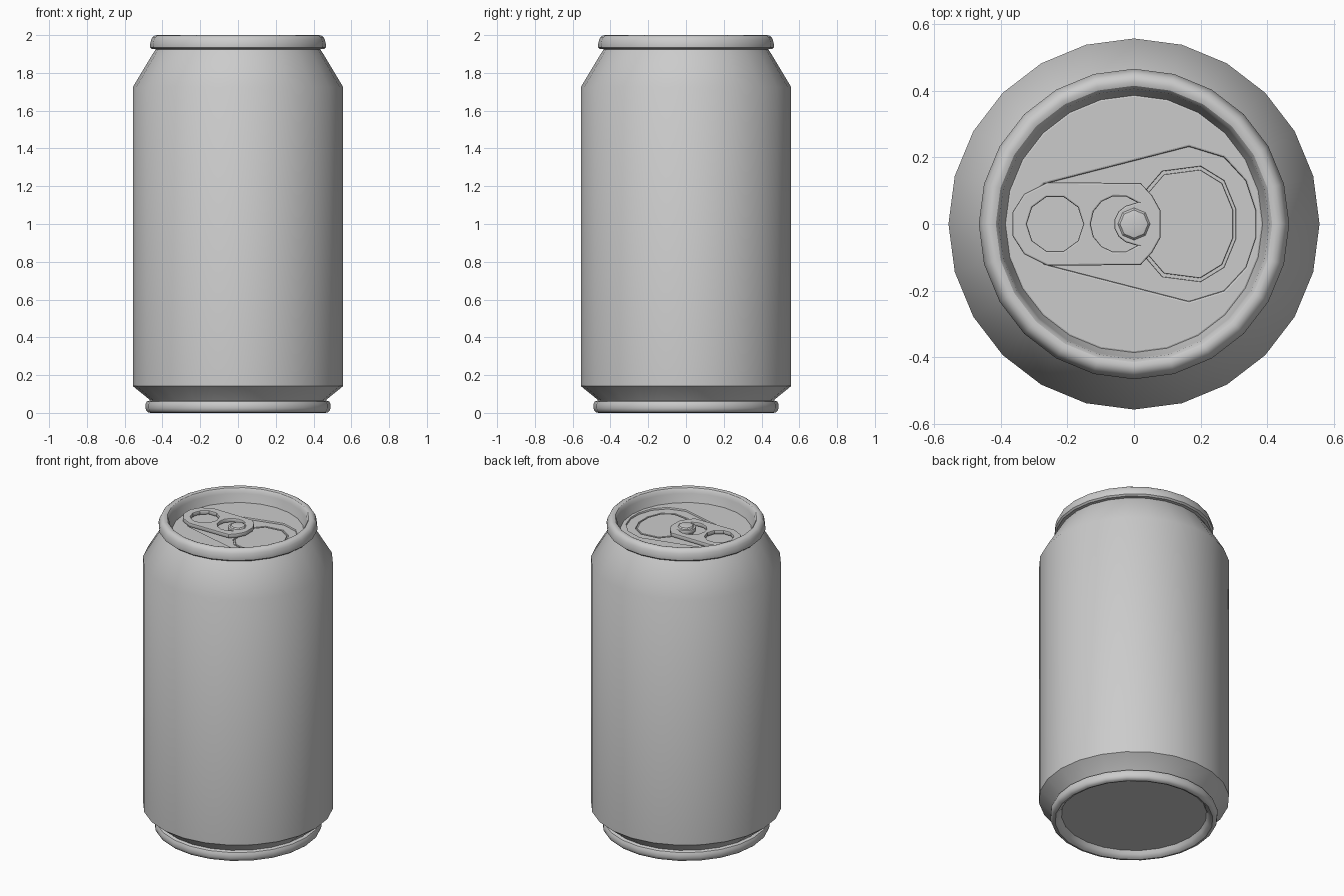
import bpy, bmesh, math

if "Cube" in bpy.data.objects:
    bpy.data.objects.remove(bpy.data.objects["Cube"])

SIDES = 24


def finish(obj, angle=31):
    bpy.ops.object.select_all(action='DESELECT')
    obj.select_set(True)
    bpy.context.view_layer.objects.active = obj
    if obj.type == 'CURVE':
        bpy.ops.object.convert(target='MESH')
    bpy.ops.object.shade_smooth_by_angle(angle=math.radians(angle))


def lathe(name, profile, sides=SIDES, capped=True):
    """Revolve (radius, z) points about z, capping both ends if wanted."""
    bm = bmesh.new()
    rings = [[bm.verts.new((r * math.cos(2 * math.pi * i / sides),
                            r * math.sin(2 * math.pi * i / sides), z))
              for i in range(sides)] for r, z in profile]
    for a, b in zip(rings, rings[1:]):
        for i in range(sides):
            j = (i + 1) % sides
            bm.faces.new((a[i], a[j], b[j], b[i]))
    if capped:
        bm.faces.new(rings[0])
        bm.faces.new(rings[-1])
    bmesh.ops.recalc_face_normals(bm, faces=bm.faces)
    mesh = bpy.data.meshes.new(name)
    bm.to_mesh(mesh)
    bm.free()
    obj = bpy.data.objects.new(name, mesh)
    bpy.context.collection.objects.link(obj)
    finish(obj)


def plate(name, loops, bottom, top, bevel):
    """Flat plate from an outline plus hole loops, with eased edges."""
    cu = bpy.data.curves.new(name, 'CURVE')
    cu.dimensions = '2D'
    cu.fill_mode = 'BOTH'
    cu.bevel_depth = bevel
    cu.bevel_resolution = 1
    cu.offset = -bevel
    cu.extrude = (top - bottom) / 2 - bevel
    for pts in loops:
        sp = cu.splines.new('POLY')
        sp.points.add(len(pts) - 1)
        for p, (x, y) in zip(sp.points, pts):
            p.co = (x, y, 0, 1)
        sp.use_cyclic_u = True
    obj = bpy.data.objects.new(name, cu)
    obj.location.z = (top + bottom) / 2
    bpy.context.collection.objects.link(obj)
    finish(obj)


def arc(cx, r, start, end, n):
    return [(cx + r * math.cos(math.radians(start + (end - start) * i / n)),
             r * math.sin(math.radians(start + (end - start) * i / n)))
            for i in range(n + 1)]


def circle(cx, r, n):
    return arc(cx, r, 0, 360, n)[:-1]


def mirrored(half):
    """Close an upper half outline by mirroring it across the x axis."""
    return half + [(x, -y) for x, y in reversed(half)]


# can body: recessed base, foot rim, wall, shoulder, top rim, lid well
lathe("can_body", [
    (0.425, 0.04), (0.435, 0.02), (0.447, 0.006), (0.462, 0.0), (0.476, 0.003),
    (0.486, 0.012), (0.49, 0.025), (0.49, 0.045), (0.483, 0.06), (0.465, 0.066),
    (0.468, 0.07), (0.557, 0.142), (0.557, 1.725), (0.452, 1.90), (0.435, 1.925),
    (0.455, 1.926), (0.465, 1.935), (0.466, 1.95), (0.46, 1.975), (0.452, 1.99),
    (0.44, 1.998), (0.427, 2.0), (0.415, 1.996), (0.406, 1.985), (0.402, 1.965),
    (0.385, 1.91), (0.38, 1.893)])

# lid with a teardrop depression and a scored mouth panel
teardrop = mirrored([(-0.335, 0.05), (-0.27, 0.12), (0.165, 0.232), (0.27, 0.2),
                     (0.335, 0.13), (0.365, 0.04)])
mouth = mirrored([(0.03, 0.04), (0.035, 0.10), (0.085, 0.158), (0.2, 0.173),
                  (0.27, 0.13), (0.305, 0.045)])
panel = [(0.17 + (x - 0.17) * 0.94, y * 0.94) for x, y in mouth]
plate("lid", [circle(0, 0.388, SIDES), teardrop], 1.89, 1.915, 0.006)
plate("lid_depression", [[(x * 1.03, y * 1.03) for x, y in teardrop], mouth],
      1.885, 1.903, 0.003)
plate("mouth_panel", [panel], 1.885, 1.903, 0.003)

# pull tab with finger hole and crescent slot round the rivet tongue
tab = mirrored([(-0.365, 0.035), (-0.33, 0.09), (-0.26, 0.125),
                (0.02, 0.123), (0.055, 0.085), (0.08, 0.04)])
slot = arc(-0.045, 0.085, 50, 310, 10) + arc(0, 0.06, 245, 115, 5)
plate("pull_tab", [tab, circle(-0.237, 0.085, 10), slot], 1.914, 1.94, 0.005)

# rivet
lathe("rivet", [(0.05, 1.90), (0.05, 1.938), (0.042, 1.948), (0.03, 1.951)], 8)
